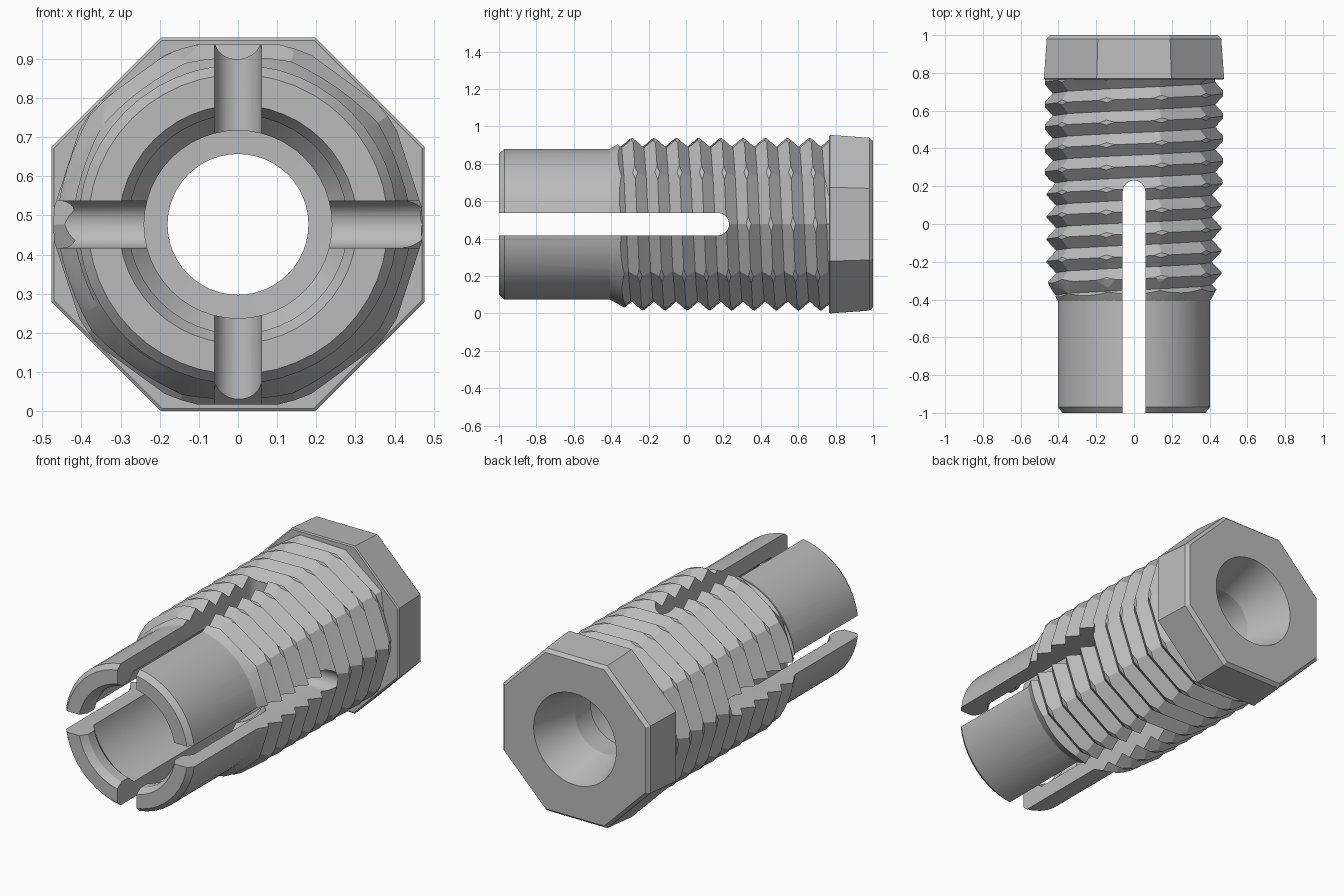
import bpy, bmesh, math
from math import sin, cos, pi

CZ = 0.477          # axis height
PITCH = 0.119

cube = bpy.data.objects.get("Cube")
if cube:
    bpy.data.objects.remove(cube, do_unlink=True)

grey = bpy.data.materials.new("steel grey")
grey.use_nodes = True
COLOR = (0.5, 0.5, 0.5, 1)
grey.diffuse_color = COLOR
grey.node_tree.nodes["Principled BSDF"].inputs["Base Color"].default_value = COLOR


def finish(name, bm):
    bmesh.ops.remove_doubles(bm, verts=bm.verts, dist=1e-5)
    bmesh.ops.recalc_face_normals(bm, faces=bm.faces)
    mesh = bpy.data.meshes.new(name)
    bm.to_mesh(mesh)
    bm.free()
    mesh.materials.append(grey)
    ob = bpy.data.objects.new(name, mesh)
    bpy.context.collection.objects.link(ob)
    return ob


def lathe(name, profile, sides=48, turn=0.0):
    """Closed solid of revolution about y from (y, radius) pairs."""
    bm = bmesh.new()
    rings = []
    for y, r in profile:
        angles = [turn + 2 * pi * i / sides for i in range(sides)]
        rings.append([bm.verts.new((r * cos(a), y, CZ + r * sin(a))) for a in angles])
    for a, b in zip(rings, rings[1:]):
        for i in range(sides):
            k = (i + 1) % sides
            bm.faces.new((a[i], a[k], b[k], b[i]))
    bm.faces.new(rings[0])
    bm.faces.new(rings[-1])
    return finish(name, bm)


def boolean(target, tool, operation):
    mod = target.modifiers.new("cut", 'BOOLEAN')
    mod.object, mod.operation, mod.solver = tool, operation, 'EXACT'
    bpy.context.view_layer.objects.active = target
    bpy.ops.object.modifier_apply(modifier=mod.name)
    bpy.data.objects.remove(tool, do_unlink=True)


def helical_thread(sides=10, crest=0.484, root=0.43, start=-0.6, end=0.8):
    """Ten-sided screw: zigzag columns, each shifted along the axis."""
    bm = bmesh.new()
    count = int((end - start) / PITCH * 2) + 8
    first = -0.29 + PITCH / 4 - 5 * PITCH
    cols = []
    for i in range(sides):
        a = 2 * pi * i / sides
        col = []
        for j in range(count):
            y = first + j * PITCH / 2 - PITCH * i / sides
            r = root if j % 2 else crest
            if y < start or y > end:
                y, r = min(max(y, start), end), root
            col.append(bm.verts.new((r * cos(a), y, CZ + r * sin(a))))
        cols.append(col)
    for i in range(sides):
        k = (i + 1) % sides
        shift = 2 if k == 0 else 0
        for j in range(count - 1):
            lo, hi = max(j - shift, 0), max(j + 1 - shift, 0)
            loop = [cols[i][j], cols[k][lo], cols[k][hi], cols[i][j + 1]]
            loop = list(dict.fromkeys(loop))
            bm.faces.new(loop)
    bmesh.ops.remove_doubles(bm, verts=bm.verts, dist=1e-5)
    bmesh.ops.dissolve_degenerate(bm, edges=bm.edges, dist=1e-5)
    bmesh.ops.triangulate(bm, faces=[f for f in bm.faces if len(f.verts) > 3])
    bmesh.ops.holes_fill(bm, edges=[e for e in bm.edges if e.is_boundary], sides=0)
    return finish("threaded_sleeve", bm)


def slot_cutter(axis):
    """Round-ended bar running along y and right through the given axis."""
    bm = bmesh.new()
    w, tip = 0.06, 0.17
    outline = [(-w, -1.2)] + [(-w * cos(pi * i / 16), tip + w * sin(pi * i / 16))
                              for i in range(17)] + [(w, -1.2)]
    rings = []
    for d in (-0.7, 0.7):
        rings.append([bm.verts.new((u, y, CZ + d) if axis == 'Z' else (d, y, CZ + u))
                      for u, y in outline])
    n = len(outline)
    for i in range(n):
        k = (i + 1) % n
        bm.faces.new((rings[0][i], rings[0][k], rings[1][k], rings[1][i]))
    bm.faces.new(rings[0])
    bm.faces.new(rings[1])
    return finish("slot_cutter", bm)


# Thread, trimmed to a round envelope with a tapered run-in
body = helical_thread()
envelope = lathe("envelope", [(-0.42, 0.40), (-0.4, 0.412), (-0.29, 0.472), (0.79, 0.472)], 60)
boolean(body, envelope, 'INTERSECT')

# Plain front tube
tube = lathe("front_tube", [(-1, 0.383), (-0.97, 0.408), (-0.3, 0.408)])
boolean(body, tube, 'UNION')

# Tapered octagonal head with a bevelled rear edge
k = 1 / cos(pi / 8)
head = lathe("octagonal_head", [(0.765, 0.47 * k), (0.77, 0.477 * k), (0.98, 0.462 * k),
                                (1, 0.445 * k)], 8, pi / 8)
boolean(body, head, 'UNION')

# Stepped bore with front lip and rear countersink
bore = lathe("bore", [(-1.02, 0.317), (-0.96, 0.28), (-0.9, 0.28), (-0.85, 0.32),
                      (-0.2, 0.32), (-0.1, 0.24), (0.6, 0.24), (0.602, 0.18),
                      (0.74, 0.18), (1.02, 0.266)])
boolean(body, bore, 'DIFFERENCE')

# Crossed slots that split the front into four prongs
for axis in 'XZ':
    boolean(body, slot_cutter(axis), 'DIFFERENCE')

body.name = "slotted_threaded_collet"
bpy.ops.object.select_all(action='DESELECT')
body.select_set(True)
bpy.context.view_layer.objects.active = body
bpy.ops.object.shade_smooth_by_angle(angle=math.radians(15))
